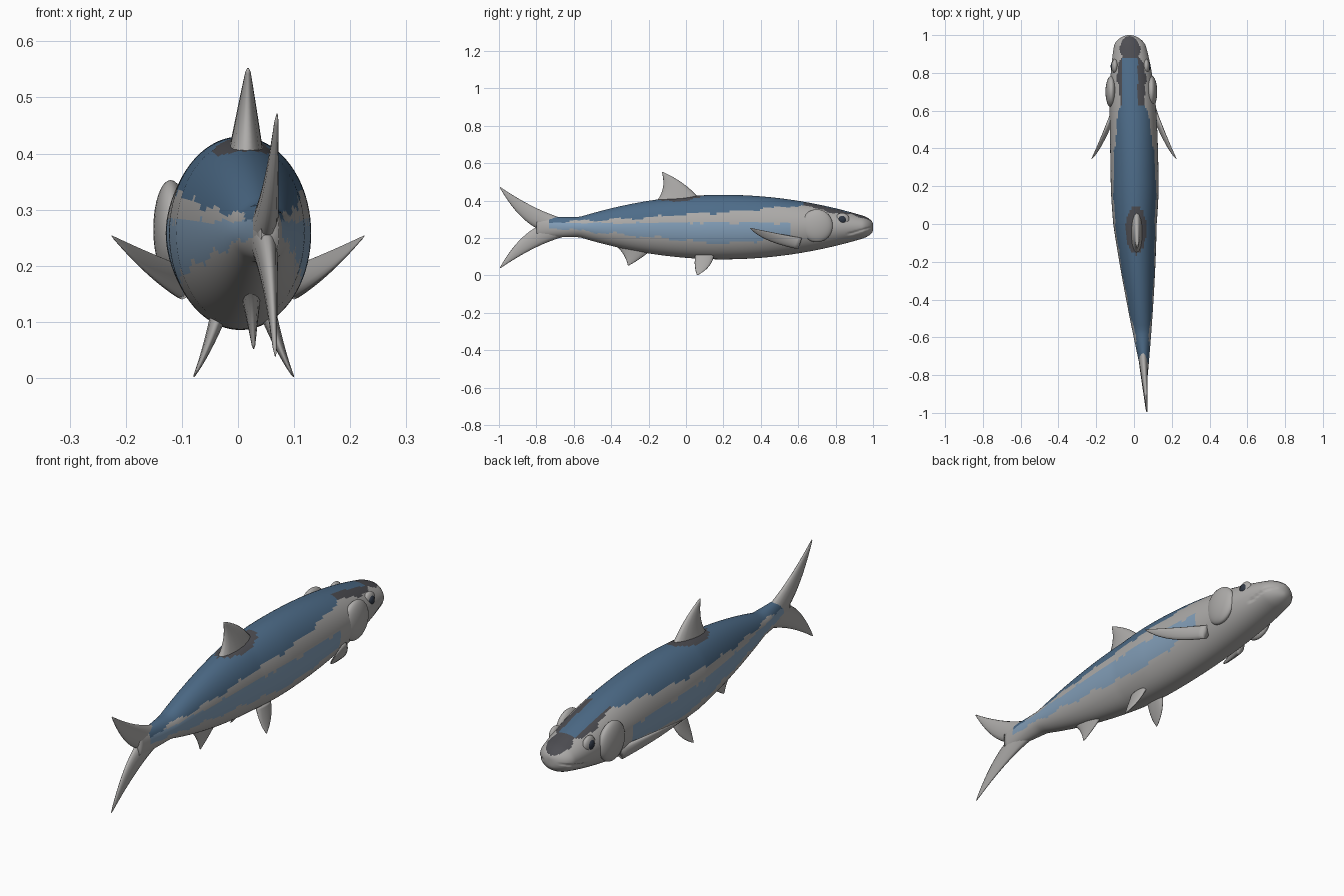
import bpy
import bmesh
from math import sin, cos, pi, sqrt
from mathutils import Vector

cube = bpy.data.objects.get("Cube")
if cube:
    bpy.data.objects.remove(cube, do_unlink=True)


def material(name, red, green, blue):
    mat = bpy.data.materials.new(name)
    mat.use_nodes = True
    colour = (red, green, blue, 1)
    mat.diffuse_color = colour
    for node in mat.node_tree.nodes:
        if node.type == 'BSDF_PRINCIPLED':
            node.inputs["Base Color"].default_value = colour
    return mat


silver = material("silver", 0.42, 0.41, 0.4)
deep_blue = material("deep blue", 0.075, 0.15, 0.25)
light_blue = material("light blue", 0.23, 0.35, 0.49)
charcoal = material("charcoal", 0.075, 0.075, 0.085)
eye_dark = material("eye dark", 0.03, 0.04, 0.06)
SILVER, DEEP_BLUE, LIGHT_BLUE, CHARCOAL = range(4)
BODY_MIDDLE = 0.258
THICKEST = 0.2


def loft(name, rings, materials, colour_rule=None):
    """Skin closed rings into a capped, smooth surface."""
    bm = bmesh.new()
    loops = [[bm.verts.new(point) for point in ring] for ring in rings]
    for first, second in zip(loops, loops[1:]):
        for k in range(len(first)):
            bm.faces.new((first[k - 1], first[k], second[k], second[k - 1]))
    bm.faces.new(loops[0])
    bm.faces.new(loops[-1])
    bmesh.ops.recalc_face_normals(bm, faces=bm.faces)
    for face in bm.faces:
        face.smooth = True
        if colour_rule:
            face.material_index = colour_rule(face.calc_center_median())
    mesh = bpy.data.meshes.new(name)
    bm.to_mesh(mesh)
    bm.free()
    for mat in materials:
        mesh.materials.append(mat)
    part = bpy.data.objects.new(name, mesh)
    bpy.context.collection.objects.link(part)


# Body shape along its length
def spine_x(y):
    """The spine curves gently sideways towards the tail."""
    return 0.005 - (0.03 * y * y if y > 0 else 0.065 * y)


def half_width(y):
    if y > THICKEST:
        return 0.126 * (1 - 0.45 * ((y - THICKEST) / 0.8) ** 4)
    return 0.126 * (1 - ((THICKEST - y) / 1.1) ** 1.4)


def half_height(y):
    arch = 0.172 - 0.2 * (y - THICKEST) ** 2
    return arch if y > 0 else max(arch, 0.054)


def body_ring(y, sides=80):
    snout = sqrt(1.01 - (max(y - 0.94, 0) / 0.06) ** 2)
    ring = []
    for k in range(sides):
        angle = 2 * pi * k / sides
        z = BODY_MIDDLE + half_height(y) * sqrt(snout) * sin(angle)
        # Mouth crease
        in_mouth = 0.86 < y < 0.99 and abs(z - 0.3 * y + 0.04) < 0.005
        width = half_width(y) * snout * (0.94 if in_mouth else 1)
        ring.append((spine_x(y) + width * cos(angle), y, z))
    return ring


def body_colour(point):
    x, y, z = point
    wave = 0.006 * sin(30 * y) + 0.003 * sin(80 * y)
    # Head: dark crown with a blue stripe down the middle
    if y > 0.63:
        if z < 0.495 - 0.2 * y + wave:
            return SILVER
        in_stripe = abs(x + 0.02) < 0.04 and y < 0.88
        return DEEP_BLUE if in_stripe else CHARCOAL
    if y < -0.73:
        return SILVER
    # Dark patch around the dorsal fin
    patch = Vector(((x - 0.01) / 0.055, (y + 0.03) / 0.13))
    if z > 0.36 and patch.length < 1:
        return CHARCOAL
    # Back, and the band along each flank
    if z > 0.324 + 0.07 * y + 0.02 * y * y + wave:
        return DEEP_BLUE
    band_bottom = 0.17 + 0.09 * abs(y - THICKEST)
    if y < 0.56 and band_bottom + wave < z < 0.28 - wave / 2:
        return LIGHT_BLUE
    return SILVER


STEPS = 120
stations = [1 - 1.8 * (i / STEPS) ** 1.5 for i in range(STEPS + 1)]
loft("body", [body_ring(y) for y in stations],
     [silver, deep_blue, light_blue, charcoal], body_colour)


def bend(start, control, end, t):
    """Point on a quadratic curve."""
    return start.lerp(control, t).lerp(control.lerp(end, t), t)


def fin(name, outline, root_x, tip_x, thickness, steps=16, sides=14):
    """Outline in y, z: front root, front bend, tip, back bend, back root."""
    front, front_bend, tip, back_bend, back = map(Vector, outline)
    rings = []
    for i in range(steps):
        t = i / steps
        lead = bend(front, front_bend, tip, t)
        trail = bend(back, back_bend, tip, t)
        middle, reach = (lead + trail) / 2, (lead - trail) / 2
        x = root_x + (tip_x - root_x) * t
        ring = []
        for k in range(sides):
            angle = 2 * pi * k / sides
            y, z = middle + reach * cos(angle)
            ring.append((x + thickness * (1.1 - t) * sin(angle), y, z))
        rings.append(ring)
    rings.append([Vector((tip_x, *tip)).lerp(Vector(p), 0.3) for p in rings[-1]])
    loft(name, rings, [silver])


# Forked tail, the lower lobe mirroring the upper one
lobe = [(-0.64, 0.3), (-0.8, 0.34), (-1, 0.477), (-0.87, 0.24), (-0.7, 0.22)]
fin("tail_upper_lobe", lobe, 0.045, 0.07, 0.025)
fin("tail_lower_lobe", [(y, 0.51 - z) for y, z in lobe], 0.045, 0.067, 0.025)

# Fins on the midline
fin("dorsal_fin",
    [(0.08, 0.4), (0, 0.5), (-0.13, 0.555), (-0.1, 0.45), (-0.17, 0.385)],
    0.014, 0.018, 0.03)
fin("anal_fin",
    [(-0.17, 0.15), (-0.22, 0.1), (-0.31, 0.05), (-0.33, 0.14), (-0.42, 0.19)],
    0.022, 0.028, 0.02)


def ellipsoid(name, centre, radii, mat):
    bpy.ops.mesh.primitive_uv_sphere_add(location=centre, radius=1)
    part = bpy.context.object
    part.name = name
    part.scale = radii
    part.data.materials.append(mat)
    bpy.ops.object.shade_smooth()


# Paired fins, gill covers and eyes
for side, sign in (("left", 1), ("right", -1)):
    fin(side + "_pectoral_fin",
        [(0.62, 0.2), (0.48, 0.225), (0.34, 0.255), (0.4, 0.18), (0.6, 0.14)],
        sign * 0.1, sign * 0.227, 0.016)
    fin(side + "_pelvic_fin",
        [(0.15, 0.11), (0.14, 0.04), (0.06, 0), (0.04, 0.04), (0.05, 0.11)],
        0.01 + sign * 0.045, 0.01 + sign * 0.09, 0.014)
    ellipsoid(side + "_gill_cover", (sign * 0.106 - 0.014, 0.7, 0.265),
              (0.031, 0.085, 0.088), silver)
    ellipsoid(side + "_eye_rim", (sign * 0.083 - 0.018, 0.835, 0.298),
              (0.018, 0.038, 0.036), silver)
    ellipsoid(side + "_eye", (sign * 0.089 - 0.018, 0.835, 0.298),
              (0.017, 0.024, 0.024), eye_dark)
